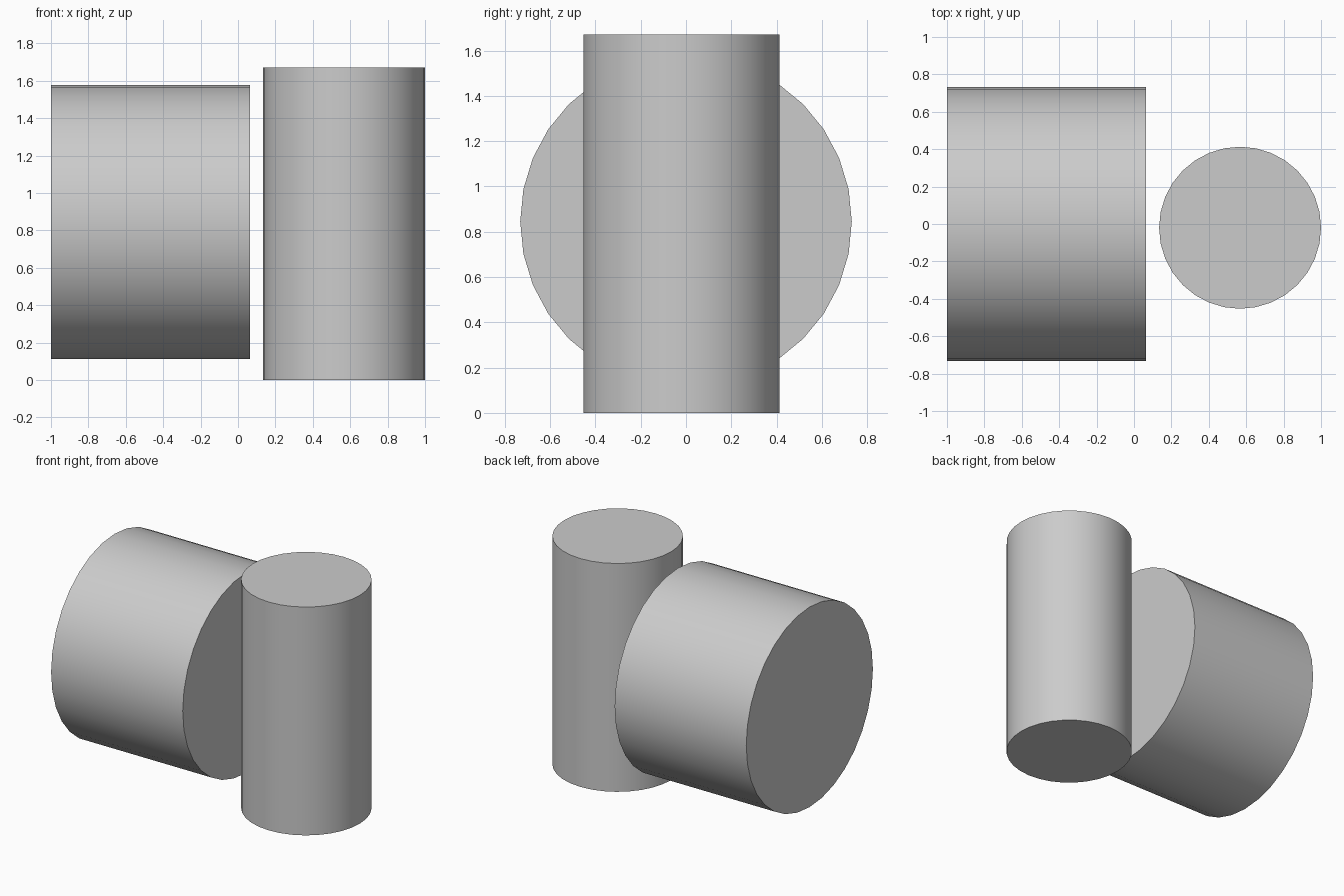
import bpy
import math

cube = bpy.data.objects.get("Cube")
if cube:
    bpy.data.objects.remove(cube, do_unlink=True)

# Single plain grey
grey = bpy.data.materials.new("light_grey")
grey.use_nodes = True
colour = (0.6, 0.6, 0.6, 1)
grey.diffuse_color = colour
grey.node_tree.nodes["Principled BSDF"].inputs["Base Color"].default_value = colour


def cylinder(name, radius, length, centre, rotation=(0, 0, 0)):
    bpy.ops.mesh.primitive_cylinder_add(
        vertices=32, radius=radius, depth=length, location=centre, rotation=rotation)
    obj = bpy.context.object
    obj.name = name
    obj.data.materials.append(grey)
    bpy.ops.object.shade_smooth_by_angle(angle=math.radians(30))
    return obj


# Wide drum lying along x, floating beside the column
cylinder("lying_drum", 0.732, 1.065, (-0.4675, 0, 0.845), (0, math.pi / 2, 0))

# Slim upright column
cylinder("upright_column", 0.433, 1.67, (0.567, -0.02, 0.835))
